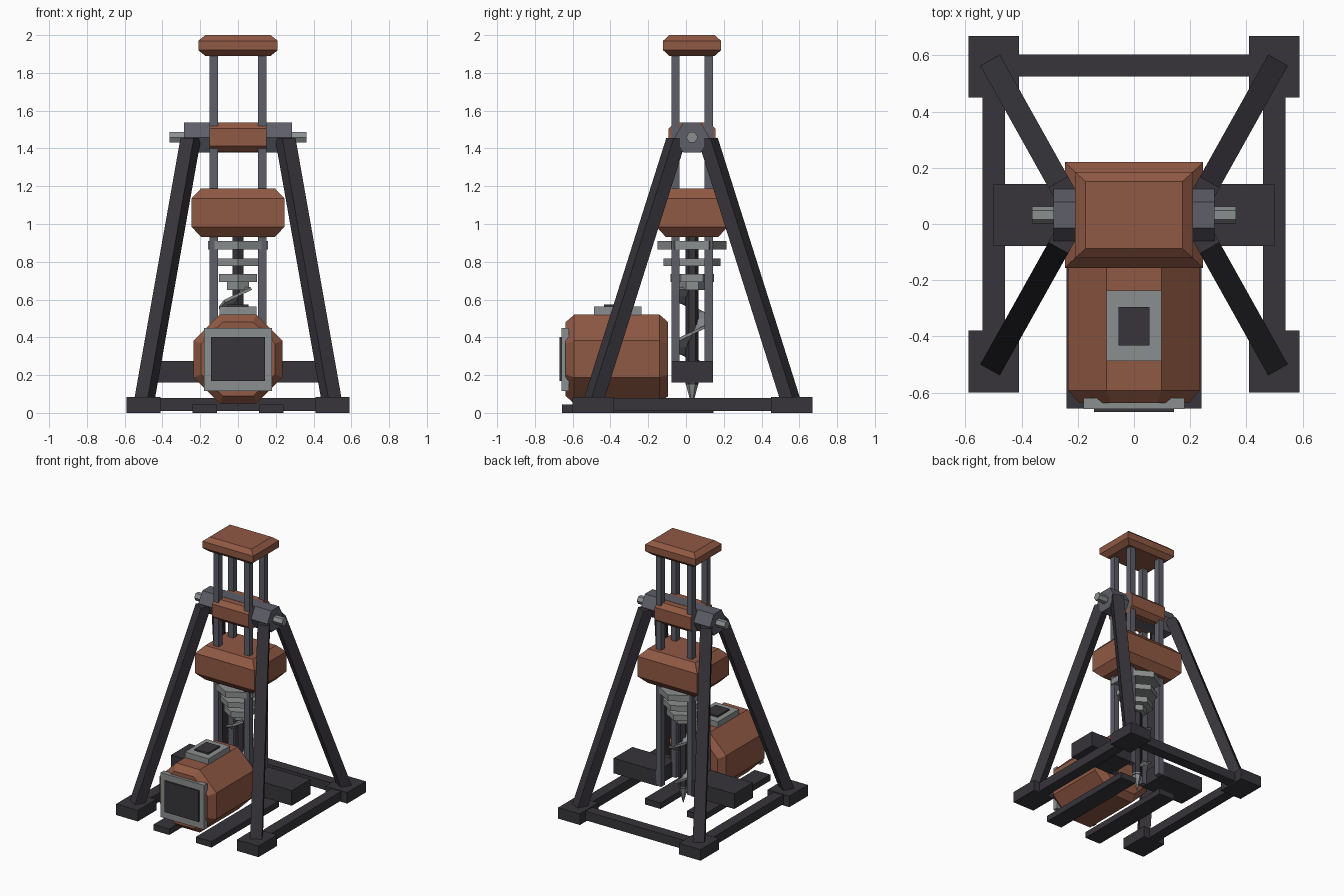
import bpy, bmesh, math
from mathutils import Vector, Matrix

if "Cube" in bpy.data.objects:
    bpy.data.objects.remove(bpy.data.objects["Cube"])


def material(name, rgb):
    m = bpy.data.materials.new(name)
    m.use_nodes = True
    m.diffuse_color = (*rgb, 1)
    m.node_tree.nodes["Principled BSDF"].inputs["Base Color"].default_value = (*rgb, 1)
    return m


RUST = material("rust_brown", (0.28, 0.10, 0.058))
DARK = material("dark_iron", (0.038, 0.035, 0.043))
STEEL = material("blue_steel", (0.11, 0.112, 0.14))
GREY = material("light_grey", (0.26, 0.275, 0.275))
MAST_Y = 0.032  # the mast and drill stand behind the centre


def loft(name, rings, mat):
    """Skin matching rings of points and cap both ends."""
    bm = bmesh.new()
    loops = [[bm.verts.new(p) for p in ring] for ring in rings]
    n = len(loops[0])
    for a, b in zip(loops, loops[1:]):
        for i in range(n):
            bm.faces.new((a[i], a[(i + 1) % n], b[(i + 1) % n], b[i]))
    bm.faces.new(loops[0][::-1])
    bm.faces.new(loops[-1])
    bmesh.ops.recalc_face_normals(bm, faces=bm.faces)
    me = bpy.data.meshes.new(name)
    bm.to_mesh(me)
    bm.free()
    me.materials.append(mat)
    ob = bpy.data.objects.new(name, me)
    bpy.context.collection.objects.link(ob)
    return ob


def rect(hx, hy, z, cx=0, cy=0):
    return [(cx + sx * hx, cy + sy * hy, z) for sx, sy in ((-1, -1), (1, -1), (1, 1), (-1, 1))]


def box(name, x, y, z, mat):
    cx, cy = sum(x) / 2, sum(y) / 2
    hx, hy = (x[1] - x[0]) / 2, (y[1] - y[0]) / 2
    return loft(name, [rect(hx, hy, h, cx, cy) for h in z], mat)


def polygon(n, r, axis, at, centre, turn=0.0):
    """Ring of n points around an axis, at a position along it."""
    ring = []
    for i in range(n):
        a = turn + math.tau * i / n
        u, v = centre[0] + r * math.cos(a), centre[1] + r * math.sin(a)
        ring.append({"x": (at, u, v), "y": (u, at, v), "z": (u, v, at)}[axis])
    return ring


def prism(name, n, axis, stations, centre, mat, turn=0.0):
    return loft(name, [polygon(n, r, axis, at, centre, turn) for at, r in stations], mat)


def mirrored(lo, hi, side):
    return tuple(sorted((lo * side, hi * side)))


# Base frame, skids and mast blocks
for side, tag in ((1, "left"), (-1, "right")):
    for ys, end in (((-0.6, -0.38), "front"), ((0.45, 0.67), "back")):
        box(f"{end}_{tag}_foot", mirrored(0.41, 0.59, side), ys, (0, 0.083), DARK)
    box(f"{tag}_side_beam", mirrored(0.46, 0.54, side), (-0.4, 0.5), (0.01, 0.078), DARK)
    box(f"{tag}_skid", mirrored(0.11, 0.24, side), (-0.656, 0.145), (0, 0.045), DARK)
    box(f"{tag}_mast_block", mirrored(0.14, 0.5, side), (-0.078, 0.142), (0.162, 0.275), DARK)
box("back_beam", (-0.45, 0.45), (0.525, 0.603), (0.01, 0.078), DARK)

# Splayed legs, cut level at both ends
for sx, tag in ((1, "left"), (-1, "right")):
    for sy, end in ((1, "back"), (-1, "front")):
        top = Vector((sx * 0.25, MAST_Y + sy * 0.082, 1.455))
        foot = Vector((sx * 0.495, MAST_Y + sy * 0.52, 0.07))
        run = foot - top
        spin = Matrix.Rotation(math.atan2(run.y, run.x), 3, "Z")
        rings = [[c + spin @ Vector(p) for p in rect(0.04, 0.04, 0)] for c in (foot, top)]
        loft(f"{end}_{tag}_leg", rings, DARK)

# Mast rails
for sx, tag in ((1, "left"), (-1, "right")):
    for sy, end in ((1, "back"), (-1, "front")):
        cy = MAST_Y + sy * 0.088
        box(f"{end}_{tag}_rail", mirrored(0.106, 0.15, sx), (cy - 0.022, cy + 0.022), (0.165, 1.92), STEEL)

# Chamfered blocks on the mast
def chamfered(name, z, outer, inner):
    (x0, y0), (x1, y1) = inner, outer
    sizes = ((x0, y0), (x1, y1), (x1, y1), (x0, y0))
    loft(name, [rect(hx, hy, h, 0, MAST_Y) for h, (hx, hy) in zip(z, sizes)], RUST)


chamfered("mast_cap", (1.89, 1.92, 1.97, 2.0), (0.21, 0.153), (0.173, 0.12))
chamfered("lower_carriage", (0.932, 0.985, 1.135, 1.188), (0.246, 0.188), (0.196, 0.14))
chamfered("upper_sleeve", (1.38, 1.412, 1.505, 1.537), (0.15, 0.124), (0.15, 0.09))

# Trunnion and axle through the upper sleeve
pivot = (MAST_Y, 1.459)
prism("trunnion", 6, "x", [(-0.286, 0.092), (0.286, 0.092)], pivot, STEEL)
prism("axle", 6, "x", [(-0.363, 0.031), (0.363, 0.031)], pivot, GREY)

# Drill: shaft, stepped collars and point
drill = (0, MAST_Y)
prism("drill_shaft", 6, "z", [(0.15, 0.034), (1.0, 0.034)], drill, DARK, math.pi / 6)
for i, (z0, z1, r) in enumerate(((0.865, 0.91, 0.182), (0.777, 0.818, 0.15),
                                 (0.692, 0.735, 0.115), (0.65, 0.692, 0.066))):
    prism(f"drill_collar_{i + 1}", 6, "z", [(z0, r), (z1, r)], drill, GREY, math.pi / 6)
prism("drill_point", 6, "z", [(0.035, 0.002), (0.165, 0.036)], drill, GREY, math.pi / 6)

# Spiral blade around the shaft
bm = bmesh.new()
PITCH, STEPS = 0.27, 8
pairs = []
for i in range(-12, 2):
    a = -math.pi / 2 + math.tau * i / STEPS
    z = 0.625 + PITCH * i / STEPS
    pairs.append([bm.verts.new((r * math.cos(a), MAST_Y + r * math.sin(a), z)) for r in (0.02, 0.1)])
for (a, b), (c, d) in zip(pairs, pairs[1:]):
    bm.faces.new((a, b, d, c))
mesh = bpy.data.meshes.new("drill_blade")
bm.to_mesh(mesh)
bm.free()
mesh.materials.append(GREY)
blade = bpy.data.objects.new("drill_blade", mesh)
bpy.context.collection.objects.link(blade)
solid = blade.modifiers.new("thickness", "SOLIDIFY")
solid.thickness = 0.016
solid.offset = 0

# Eight-sided motor housing with tapered ends
eighth = math.pi / 8
wide, narrow = 0.235 / math.cos(eighth), 0.195 / math.cos(eighth)
prism("motor_housing", 8, "y", [(-0.638, narrow), (-0.592, wide), (-0.14, wide), (-0.094, narrow)],
      (0, 0.285), RUST, eighth)

# Motor front cover and top vent
box("front_cover_frame", (-0.18, 0.18), (-0.658, -0.62), (0.117, 0.45), GREY)
box("front_cover_panel", (-0.142, 0.142), (-0.67, -0.64), (0.17, 0.402), DARK)
box("top_vent_frame", (-0.098, 0.098), (-0.488, -0.236), (0.5, 0.562), GREY)
box("top_vent_panel", (-0.056, 0.056), (-0.433, -0.295), (0.54, 0.574), DARK)
